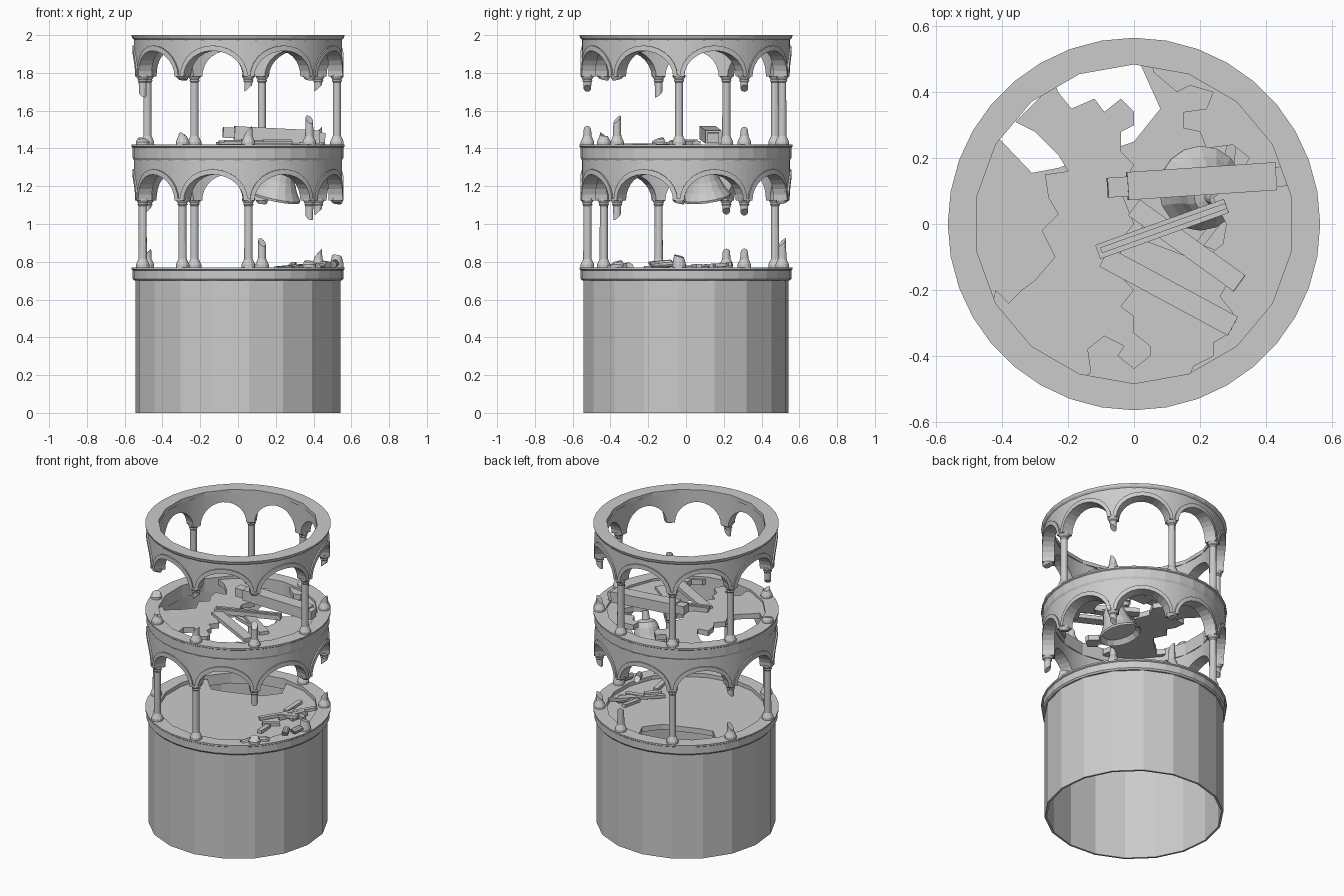
import bpy, bmesh, math, random
from mathutils import Vector, Matrix

if "Cube" in bpy.data.objects:
    bpy.data.objects.remove(bpy.data.objects["Cube"])
random.seed(4)
R_OUT, R_IN, R_COL, BAYS, TURN = 0.55, 0.484, 0.525, 9, 6.0


def pol(r, deg, z):
    """Polar point, angle measured from the front (-y) towards +x."""
    a = math.radians(deg)
    return Vector((r * math.sin(a), -r * math.cos(a), z))


def finish(name, bm):
    bmesh.ops.remove_doubles(bm, verts=bm.verts, dist=1e-5)
    bmesh.ops.recalc_face_normals(bm, faces=bm.faces)
    me = bpy.data.meshes.new(name)
    bm.to_mesh(me)
    bm.free()
    ob = bpy.data.objects.new(name, me)
    bpy.context.collection.objects.link(ob)
    return ob


def skin(bm, loops, closed):
    """Bridge equal-length closed sections into a tube."""
    vs = [[bm.verts.new(p) for p in lp] for lp in loops]
    n, m = len(vs), len(vs[0])
    for i in range(n if closed else n - 1):
        a, b = vs[i], vs[(i + 1) % n]
        for j in range(m):
            bm.faces.new((a[j], a[(j + 1) % m], b[(j + 1) % m], b[j]))
    if not closed:
        bm.faces.new(vs[0])
        bm.faces.new(vs[-1])


def ring(name, profile, sides, turn=0.0, coarse_inside=False):
    """Revolved closed profile; the inside can have half as many sides."""
    bm, loops = bmesh.new(), []
    for i in range(sides):
        k = math.cos(2 * math.pi / sides) if coarse_inside and i % 2 else 1
        loops.append([pol(r * k if r < 0.5 else r, turn + 360 * i / sides, z) for r, z in profile])
    skin(bm, loops, True)
    return finish(name, bm)


def lathe(bm, profile, mat, sides=12, slant=(0, 0)):
    """Solid of revolution; slant = height jag on the (first, last) ring."""
    loops = []
    for i, (r, z) in enumerate(profile):
        s = slant[0] if i == 0 else slant[1] if i == len(profile) - 1 else 0
        loops.append([mat @ Vector((r * math.cos(t), r * math.sin(t), z + s * math.cos(t)))
                      for t in (2 * math.pi * j / sides for j in range(sides))])
    skin(bm, loops, False)


def beam(name, p, q, w, h):
    p, q = Vector(p), Vector(q)
    d = q - p
    x = d.normalized()
    y = Vector((0, 0, 1)).cross(x).normalized()
    rot = Matrix((x, y, x.cross(y))).transposed().to_4x4()
    bm = bmesh.new()
    bmesh.ops.create_cube(bm, size=1, matrix=Matrix.Translation((p + q) / 2) @ rot
                          @ Matrix.Diagonal((d.length, w, h, 1)))
    return finish(name, bm)


def slab(name, pts, a0, a1, z0, z1):
    """Broken floor: rim arc from a0 to a1 (degrees from +x), then jagged pts."""
    n = max(2, int(abs(a1 - a0) / 10))
    out = [pol(0.49, 90 + a0 + (a1 - a0) * i / n, z1) for i in range(n + 1)]
    out += [Vector((x, y, z1)) for x, y in pts]
    bm = bmesh.new()
    f = bm.faces.new([bm.verts.new(p) for p in out])
    ext = bmesh.ops.extrude_face_region(bm, geom=[f], use_keep_orig=True)
    for v in ext["geom"]:
        if isinstance(v, bmesh.types.BMVert):
            v.co.z = z0
    bmesh.ops.triangulate(bm, faces=[g for g in bm.faces if len(g.verts) > 4])
    return finish(name, bm)


def arcade(name, spring, top, half=17.0, rise=0.137):
    """Curved wall of arches, plus a raised moulding round every arch."""
    bm, loops, mould = bmesh.new(), [], bmesh.new()
    for b in range(BAYS):
        mid = TURN + (b + 0.5) * 360 / BAYS
        steps = [(-20, 0)] + [(-half * math.cos(math.pi * i / 14), rise * math.sin(math.pi * i / 14))
                              for i in range(15)]
        for a, z in steps:
            loops.append([pol(R_IN, mid + a, spring + z), pol(R_OUT, mid + a, spring + z),
                          pol(R_OUT, mid + a, top), pol(R_IN, mid + a, top)])
        bands = []
        for i in range(15):
            c, s = math.cos(math.pi * i / 14), math.sin(math.pi * i / 14)
            bands.append([pol(r, mid - half * k * c, spring + (rise + (k - 1) * 0.2) * s)
                          for r, k in ((0.545, 1), (0.559, 1), (0.559, 1.14), (0.545, 1.14))])
        skin(mould, bands, False)
    skin(bm, loops, True)
    finish(name + "_wall", bm)
    finish(name + "_mouldings", mould)


def columns(name, z0, z1, whole, stumps, hanging):
    """Whole columns, broken stumps {index: top} and hanging ends {index: bottom}."""
    base = [(0.036, z0), (0.036, z0 + 0.015), (0.029, z0 + 0.03), (0.022, z0 + 0.045)]
    cap = [(0.021, z1 - 0.03), (0.027, z1 - 0.022), (0.024, z1 - 0.015), (0.034, z1), (0.034, z1 + 0.01)]
    bm = bmesh.new()
    for i in range(BAYS):
        m = Matrix.Translation(pol(R_COL, TURN + 40 * i, 0)) @ Matrix.Rotation(i * 2.1, 4, 'Z')
        if i in whole:
            lathe(bm, base + cap, m)
            continue
        h = stumps.get(i, z0 + 0.03)
        if h > z0 + 0.06:
            lathe(bm, base + [(0.02, h - 0.022)], m, slant=(0, 0.022))
        else:
            lathe(bm, base[:2] + [(0.026, h)], m, slant=(0, 0.008))
        lo = hanging.get(i, z1 - 0.02)
        if lo < z1 - 0.04:
            lathe(bm, [(0.02, lo + 0.018)] + cap, m, slant=(0.018, 0))
        else:
            lathe(bm, cap[2:], m, slant=(0.006, 0))
    return finish(name, bm)


# Tower drum, open at the bottom, and its ledge
ring("tower_drum", [(0.532, 0), (0.545, 0), (0.545, 0.71), (0.532, 0.71)], 18, TURN)
ring("drum_ledge", [(R_IN, 0.70), (0.55, 0.70), (0.558, 0.71), (0.558, 0.755), (0.565, 0.76),
                    (0.565, 0.77), (R_IN, 0.77)], 36, 0, True)

# Lower storey
columns("lower_columns", 0.77, 1.125, {0, 5, 7, 8},
        {6: 0.87, 4: 0.925, 3: 0.87, 2: 0.83}, {6: 1.05, 1: 1.02, 3: 1.045})
arcade("lower_arcade", 1.125, 1.345)
ring("upper_ledge", [(R_IN, 1.335), (0.55, 1.335), (0.558, 1.35), (0.558, 1.405), (0.565, 1.41),
                     (0.565, 1.42), (R_IN, 1.42)], 36, 0, True)

# Upper storey
columns("upper_columns", 1.42, 1.78, {2, 4, 5, 6},
        {8: 1.485, 0: 1.52, 1: 1.575, 3: 1.515}, {7: 1.67, 0: 1.70, 3: 1.70})
arcade("upper_arcade", 1.78, 1.98)
ring("top_rim", [(R_IN, 1.975), (0.55, 1.975), (0.56, 1.985), (0.565, 2.0), (R_IN, 2.0)], 36, 0, True)

# Broken floors
slab("lower_floor", [(-.41, .26), (-.31, .155), (-.23, .17), (0, .25), (.08, .35)],
     88, -212, 0.71, 0.745)
slab("upper_floor_west",
     [(-.13, -.45), (-.14, -.38), (-.09, -.34), (-.03, -.37), (-.05, -.4), (0, -.44), (.05, -.4),
      (.05, -.37), (0, -.33), (0, -.28), (-.04, -.25), (0, -.2), (-.04, -.16), (-.04, -.05),
      (0, 0), (-.04, .1), (0, .18), (-.04, .22), (-.04, .28), (0, .3), (0, .34), (-.04, .38),
      (-.09, .34), (-.12, .38), (-.19, .35), (-.23, .4),
      (-.24, .43), (-.36, .31), (-.3, .28), (-.23, .21), (-.2, .16), (-.27, .15), (-.26, .08),
      (-.23, .03), (-.28, -.02), (-.24, -.1), (-.3, -.17), (-.34, -.2), (-.38, -.24), (-.42, -.2)],
     209, 252, 1.37, 1.405)
slab("upper_floor_east",
     [(.06, .46), (.13, .4), (.17, .42), (.24, .4), (.22, .35), (.15, .34), (.15, .29), (.2, .28),
      (.22, .23), (.3, .24), (.35, .2), (.3, .12), (.24, .08), (.28, 0), (.27, -.06), (.22, -.1),
      (.3, -.15), (.26, -.22), (.3, -.27), (.29, -.33), (.24, -.36), (.24, -.4), (.18, -.43)],
     -70, 84, 1.37, 1.405)

# Fallen bell timbers on the upper floor
beam("headstock_beam", (-.08, .11, 1.485), (.46, .145, 1.455), .06, .055)
beam("headstock_sleeve", (-.02, .115, 1.483), (.43, .145, 1.46), .085, .07)
beam("upper_plank_a", (-.11, -.085, 1.42), (.28, .055, 1.425), .045, .03)
beam("upper_plank_a_ridge", (-.10, -.08, 1.437), (.28, .055, 1.442), .018, .012)
beam("upper_plank_b", (-.09, -.10, 1.41), (.30, -.31, 1.415), .065, .025)
beam("upper_plank_c", (.0, .05, 1.395), (.32, -.18, 1.41), .06, .03)
beam("upper_plank_d", (.02, -.02, 1.385), (.34, -.14, 1.39), .05, .02)

# Bell hanging through the gap, slightly tilted
bell = bmesh.new()
lathe(bell, [(.105, .03), (.128, 0), (.13, .012), (.105, .05), (.083, .10), (.072, .155), (.055, .185),
             (.025, .195), (.02, .25)],
      Matrix.Translation((.2, .11, 1.135)) @ Matrix.Rotation(.14, 4, 'X') @ Matrix.Rotation(.2, 4, 'Y'), 16)
finish("bell", bell)

# Rubble and planks on the lower floor
for i in range(7):
    a = random.uniform(0, math.pi)
    c = Vector((random.uniform(.28, .38), random.uniform(-.24, .2), .757 + .004 * i))
    d = Vector((math.cos(a), math.sin(a), random.uniform(-.08, .12))) * random.uniform(.05, .09)
    beam("fallen_plank_%d" % (i + 1), c - d, c + d, .03, .02)
beam("long_plank", (.2, -.06, .765), (.42, .22, .785), .025, .02)
for i, (x, y, z, a) in enumerate([(.40, -.31, .775, .4), (.33, -.37, .765, 1.2), (.46, -.15, .785, 2.0),
                                  (.51, -.1, .79, 1.4)]):
    chunk = bmesh.new()
    lathe(chunk, [(.02, -.04), (.02, .035)], Matrix.Translation((x, y, z)) @ Matrix.Rotation(a, 4, 'Z')
          @ Matrix.Rotation(1.5, 4, 'Y'), 10, (.01, .015))
    finish("column_fragment_%d" % (i + 1), chunk)
